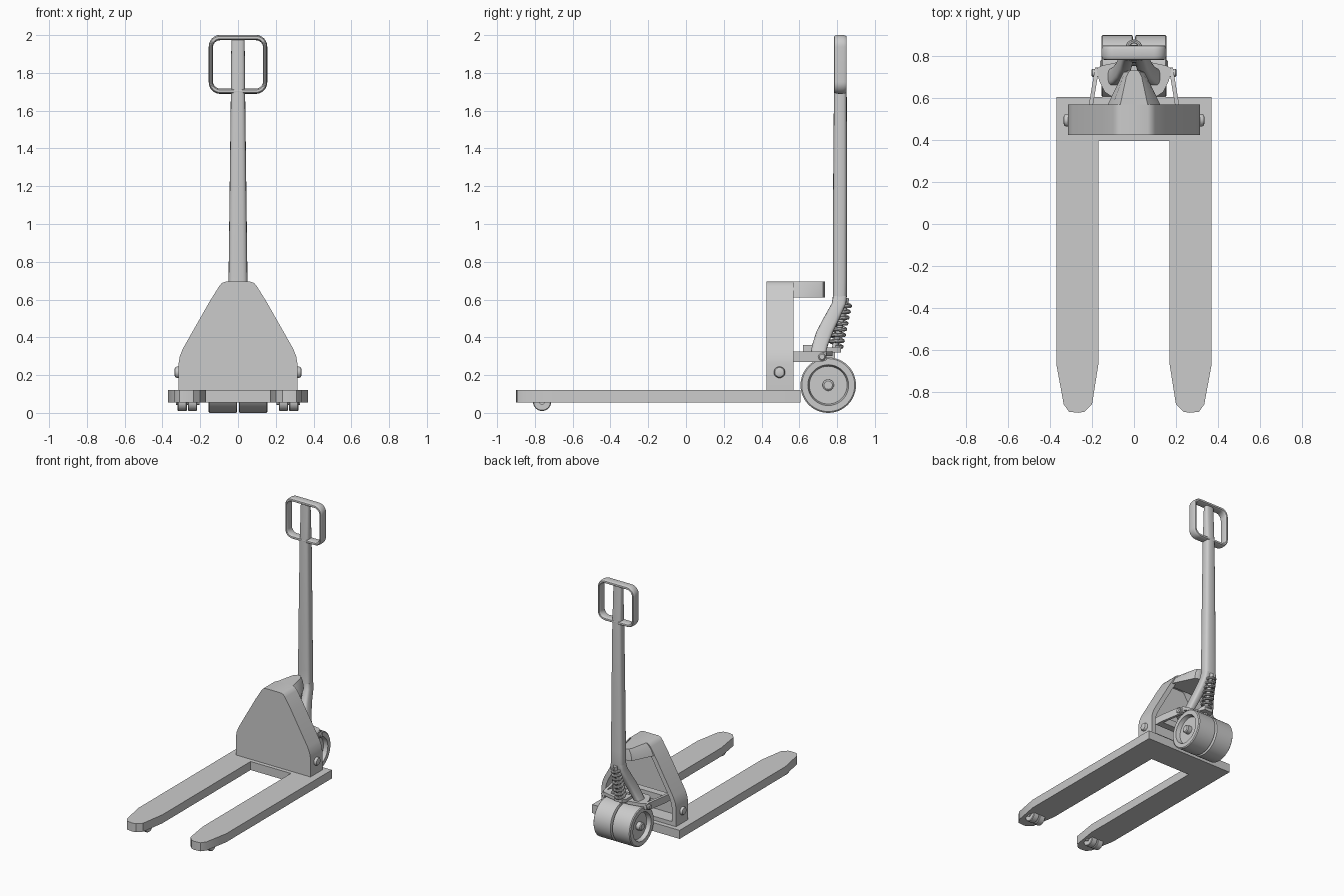
import bpy, bmesh
from math import sin, cos, pi, copysign
from mathutils import Vector

if "Cube" in bpy.data.objects:
    bpy.data.objects.remove(bpy.data.objects["Cube"])


def finish(name, bm, smooth=True):
    bmesh.ops.recalc_face_normals(bm, faces=bm.faces)
    me = bpy.data.meshes.new(name)
    bm.to_mesh(me)
    bm.free()
    ob = bpy.data.objects.new(name, me)
    bpy.context.collection.objects.link(ob)
    if smooth:
        bpy.ops.object.select_all(action='DESELECT')
        bpy.context.view_layer.objects.active = ob
        ob.select_set(True)
        bpy.ops.object.shade_smooth_by_angle(angle=0.6)
    return ob


def skin(name, rings, closed=False):
    """Bridge a list of equal-sized point rings."""
    bm = bmesh.new()
    vs = [[bm.verts.new(p) for p in r] for r in rings]
    n = len(vs[0])
    pairs = list(zip(vs, vs[1:])) + ([(vs[-1], vs[0])] if closed else [])
    for a, b in pairs:
        for i in range(n):
            j = (i + 1) % n
            bm.faces.new((a[i], a[j], b[j], b[i]))
    if not closed:
        bm.faces.new(vs[0])
        bm.faces.new(vs[-1])
    return finish(name, bm)


def prism(name, pts, axis, lo, hi):
    """Extrude a 2D outline along x (pts y,z), y (pts x,z) or z (pts x,y)."""
    k = 'xyz'.index(axis)
    rings = []
    for t in (lo, hi):
        rings.append([])
        for p in pts:
            v = list(p)
            v.insert(k, t)
            rings[-1].append(v)
    return skin(name, rings)


def box(name, x, y, z):
    return prism(name, [(x[0], y[0]), (x[1], y[0]), (x[1], y[1]), (x[0], y[1])], 'z', *z)


def lathe_x(name, y, z, profile, n=40):
    """Revolve (x, radius) points about an axle parallel to x."""
    return skin(name, [[(x, y + r * cos(2 * pi * i / n), z + r * sin(2 * pi * i / n))
                        for i in range(n)] for x, r in profile])


def section(c, u, v, hu, hv, n=20, e=0.6):
    """Rounded-box ring around c in the plane u, v."""
    out = []
    for i in range(n):
        a = 2 * pi * i / n
        p = copysign(abs(cos(a)) ** e, cos(a)) * hu
        q = copysign(abs(sin(a)) ** e, sin(a)) * hv
        out.append(Vector(c) + Vector(u) * p + Vector(v) * q)
    return out


def loft(name, stations):
    return skin(name, [section((x, y, z), (1, 0, 0), (0, 1, 0), hx, hy)
                       for x, y, z, hx, hy in stations])


def mirrored(half):
    return half + [(-x, y) for x, y in reversed(half)]


# Forks: one U-shaped plate with tapered tips
prism('forks', mirrored([(.17, .395), (.17, -.67), (.2, -.86), (.235, -.895), (.265, -.9),
                         (.31, -.895), (.335, -.86), (.37, -.67), (.37, .605)]), 'z', .055, .12)

# Housing: front plate with a rim wall, open to the back
outer = mirrored([(.315, .12), (.315, .26), (.308, .3), (.292, .34), (.15, .59),
                  (.1, .67), (.085, .688), (.065, .695)])
inner = mirrored([(.28, .15), (.28, .255), (.274, .288), (.26, .325), (.125, .565),
                  (.08, .635), (.07, .648), (.055, .655)])
at = lambda pts, y: [(x, y, z) for x, z in pts]
skin('housing', [at(outer, .425), at(outer, .57), at(inner, .57), at(inner, .46)])

# Nose on top of the housing, overhanging towards the handle
nose = []
for z, a, b in ((.61, .125, .05), (.66, .1, .042), (.695, .065, .025)):
    nose.append([(x, y, z) for x, y in mirrored(
        [(a, .53), (a, .57), (b + .012, .7), (b, .725), (b * .5, .735)])])
skin('housing_nose', nose)

# Cross beam and yoke that carry the steering unit
box('cross_beam', (-.2, .2), (.5, .555), (.27, .32))
prism('yoke_plate', mirrored([(.11, .61), (.14, .63), (.165, .68), (.18, .74),
                              (.155, .755), (.06, .775)]), 'z', .3, .325)
prism('spring_seat', mirrored([(.05, .7), (.05, .79), (.035, .82)]), 'z', .32, .345)
box('steering_post', (-.025, .025), (.62, .72), (.285, .36))
box('axle_hanger', (-.006, .006), (.72, .79), (.13, .32))
lathe_x('wheel_axle', .753, .147, [(-.13, .025), (.13, .025)], 20)

for s, side in ((-1, 'left'), (1, 'right')):
    # Link arms and their pins
    skin(f'{side}_link_arm', [[(s * (x + dx), y, z) for dx, z in
                              ((0, .27), (.02, .27), (.02, .325), (0, .325))]
                             for x, y in ((.2, .5), (.195, .57), (.17, .72))]
         + [[(s * (.166 + dx), .745, z) for dx, z in
             ((0, .28), (.02, .28), (.02, .315), (0, .315))]])
    lathe_x(f'{side}_link_pin', .72, .297,
            [(s * .15, .02), (s * .197, .02), (s * .203, .014)], 20)
    # Housing bolt
    lathe_x(f'{side}_housing_bolt', .495, .215,
            [(s * .3, .03), (s * .325, .03), (s * .333, .025), (s * .336, .015)], 24)
    # Steering wheel with recessed hub
    lathe_x(f'{side}_steer_wheel', .753, .147,
            [(s * x, r) for x, r in ((.005, .03), (.005, .14), (.009, .147), (.15, .147),
                                     (.156, .14), (.156, .108), (.125, .1), (.125, .03),
                                     (.156, .03), (.162, .022))], 48)
    # Twin load rollers
    for k, x in enumerate((.216, .271)):
        lathe_x(f'{side}_load_roller_{k + 1}', -.762, .058,
                [(s * a, r) for a, r in ((x, .018), (x, .044), (x + .004, .048),
                                         (x + .045, .048), (x + .049, .044), (x + .049, .018))], 28)
    lathe_x(f'{side}_roller_axle', -.762, .058, [(s * .205, .015), (s * .328, .015)], 16)
    # Splayed handle leg
    loft(f'{side}_handle_leg', [(s * .024, .815, .62, .025, .036), (s * .028, .81, .58, .028, .038),
                                (s * .04, .77, .5, .03, .043), (s * .058, .735, .43, .03, .045),
                                (s * .08, .71, .36, .028, .042), (s * .1, .7, .315, .028, .04)])

# Handle pole
loft('handle_pole', [(0, .805, .56, .05, .036), (0, .815, .62, .05, .037), (0, .815, .72, .05, .038),
                     (0, .816, 1.2, .044, .037), (0, .817, 1.68, .038, .034),
                     (0, .817, 1.8, .037, .028), (0, .817, 1.985, .035, .02)])

# Grip loop: rounded rectangle swept with a flat oval
rings = []
R = .05
for cx, cz, a0 in ((1, 1, 0), (-1, 1, 90), (-1, -1, 180), (1, -1, 270)):
    for i in range(9):
        a = (a0 + i * 90 / 8) * pi / 180
        d = Vector((cos(a), 0, sin(a)))
        c = Vector((cx * (.144 - R), .817, 1.845 + cz * (.142 - R))) + d * R
        rings.append(section(c, d, (0, 1, 0), .011 + .003 * abs(sin(a)), .034, 16, .75))
skin('grip_loop', rings, True)

# Coil spring along the back of the handle
p0, p1 = Vector((0, .79, .35)), Vector((0, .842, .58))
axis = (p1 - p0).normalized()
u = Vector((1, 0, 0))
v = axis.cross(u)
turns, steps = 7.5, 20
rings = []
for i in range(int(turns * steps) + 1):
    a = 2 * pi * i / steps
    d = u * cos(a) + v * sin(a)
    c = p0.lerp(p1, i / (turns * steps)) + d * (.034 - .004 * i / (turns * steps))
    rings.append(section(c, d, axis, .01, .01, 8, 1))
skin('spring', rings)
skin('spring_rod', [section(p, u, v, .016, .016, 16, 1) for p in (p0 - axis * .02, p1 + axis * .03)])
